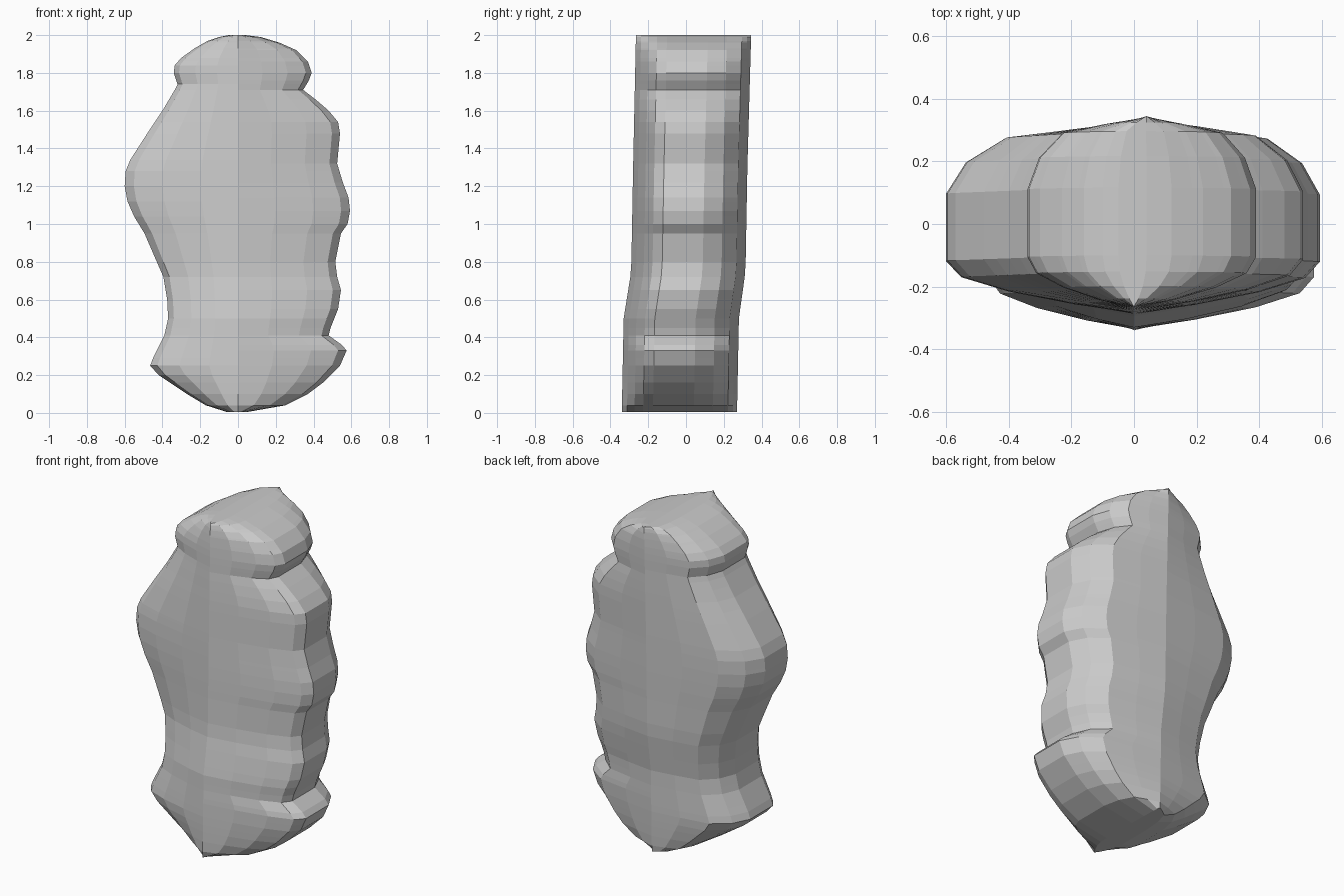
import bpy, bmesh

if "Cube" in bpy.data.objects:
    bpy.data.objects.remove(bpy.data.objects["Cube"])

# Silhouette seen from the front: (height, half width) on each side of the centre ridge
RIGHT = [(.005, .05), (.04, .25), (.1, .37), (.16, .45), (.25, .54), (.33, .575), (.36, .55),
         (.41, .48), (.45, .49), (.55, .53), (.65, .545), (.72, .525), (.8, .515), (.95, .545),
         (1.0, .58), (1.07, .593), (1.14, .585), (1.22, .555), (1.32, .525), (1.48, .54),
         (1.54, .53), (1.6, .48), (1.66, .41), (1.71, .345), (1.76, .375), (1.8, .39),
         (1.86, .37), (1.92, .31), (1.96, .22), (1.99, .12), (2, .04)]
LEFT = [(.005, .06), (.04, .17), (.1, .27), (.2, .42), (.25, .465), (.29, .45), (.41, .39),
        (.5, .37), (.6, .375), (.72, .395), (.8, .43), (.95, .495), (1.04, .55), (1.12, .585),
        (1.2, .6), (1.28, .595), (1.34, .57), (1.48, .48), (1.6, .40), (1.71, .335), (1.74, .32),
        (1.8, .34), (1.84, .335), (1.88, .3), (1.93, .23), (1.97, .16), (1.99, .1), (2, .05)]
# Front and back depth of the slightly bent body
FRONT = [(0, -.34), (.5, -.33), (.75, -.29), (1.3, -.28), (2, -.265)]
BACK = [(0, .27), (.5, .28), (.75, .315), (1.3, .325), (2, .345)]
# Half cross-section from the front ridge to the back ridge: (width share, depth share)
SECTION = [(0, -1), (.33, -.91), (.67, -.78), (.92, -.63), (1, -.46), (1, 0), (1, .25),
           (.9, .58), (.7, .84), (.35, .93), (0, 1)]


def sample(table, z):
    for (z0, a), (z1, b) in zip(table, table[1:]):
        if z <= z1:
            return a + (b - a) * max(0, z - z0) / (z1 - z0)
    return table[-1][1]


def ring(z):
    f, b = sample(FRONT, z), sample(BACK, z)
    mid, half = (f + b) / 2, (b - f) / 2
    right = [(u * sample(RIGHT, z) + .02 * (v + 1) * (1 - u), mid + v * half, z) for u, v in SECTION]
    left = [(-u * sample(LEFT, z) + .02 * (v + 1) * (1 - u), mid + v * half, z)
            for u, v in SECTION[-2:0:-1]]
    return right + left


# Loft the body through rings at every profile height
bm = bmesh.new()
heights = sorted({z for z, _ in RIGHT + LEFT})
rings = [[bm.verts.new(p) for p in ring(z)] for z in heights]
n = len(rings[0])
for lo, hi in zip(rings, rings[1:]):
    for i in range(n):
        j = (i + 1) % n
        bm.faces.new((lo[i], lo[j], hi[j], hi[i]))
bm.faces.new(rings[0][::-1])
bm.faces.new(rings[-1])
bmesh.ops.recalc_face_normals(bm, faces=bm.faces)
mesh = bpy.data.meshes.new("carved_body")
bm.to_mesh(mesh)
bm.free()
body = bpy.data.objects.new("carved_body", mesh)
bpy.context.collection.objects.link(body)

# Plain grey
grey = bpy.data.materials.new("plain grey")
grey.diffuse_color = (.6, .6, .6, 1)
grey.use_nodes = True
grey.node_tree.nodes["Principled BSDF"].inputs["Base Color"].default_value = grey.diffuse_color
mesh.materials.append(grey)
